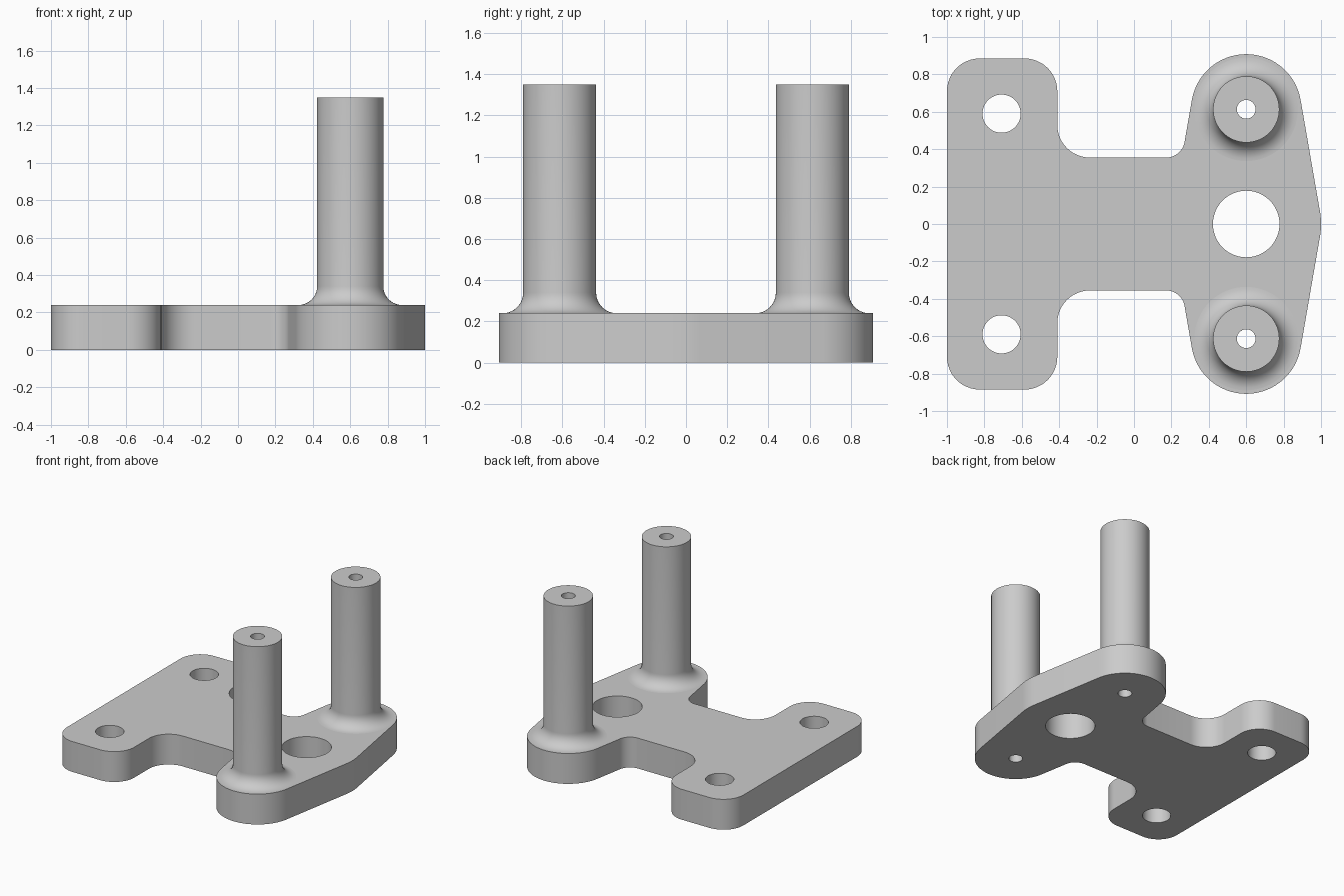
import bpy
import bmesh
from math import sin, cos, pi, radians, asin
from mathutils import Vector

cube = bpy.data.objects.get("Cube")
if cube:
    bpy.data.objects.remove(cube, do_unlink=True)

PLATE_Z, POST_Z = 0.24, 1.35
POST_X, POST_Y = 0.6, 0.613
POST_R, BORE_R, FILLET = 0.177, 0.05, 0.1
BOSS_R, HUB_R = 0.295, 0.4

steel = bpy.data.materials.new("grey metal")
steel.use_nodes = True
GREY = (0.6, 0.6, 0.6, 1)
steel.diffuse_color = GREY
steel.node_tree.nodes["Principled BSDF"].inputs["Base Color"].default_value = GREY


def arc(cx, cy, r, start, end, steps=16):
    """Points along a circular arc, angles in radians."""
    return [Vector((cx + r * cos(start + (end - start) * i / steps),
                    cy + r * sin(start + (end - start) * i / steps)))
            for i in range(steps + 1)]


def round_corner(before, corner, after, r, steps=12):
    """Tangent arc replacing the corner of a path."""
    before, corner, after = Vector(before), Vector(corner), Vector(after)
    a, b = (before - corner).normalized(), (after - corner).normalized()
    half = a.angle(b) / 2
    centre = corner + (a + b).normalized() * (r / sin(half))
    reach = r * cos(half) / sin(half)
    u = (corner + a * reach - centre).normalized()
    v = (corner + b * reach - centre).normalized()
    # Slerp of unit directions, scaled back to the radius
    return [centre + u.slerp(v, i / steps).normalized() * r for i in range(steps + 1)]


def finish(obj):
    obj.data.materials.clear()
    obj.data.materials.append(steel)
    bpy.ops.object.select_all(action="DESELECT")
    obj.select_set(True)
    bpy.context.view_layer.objects.active = obj
    bpy.ops.object.shade_smooth_by_angle(angle=radians(35))


# Plate outline, upper half: hub and boss joined by their common tangent
tilt = asin((HUB_R - BOSS_R) / POST_Y)
half = arc(POST_X, 0, HUB_R, 0, tilt, 6)
half += arc(POST_X, POST_Y, BOSS_R, tilt, pi - tilt, 40)

# Waist, then the mounting flange with rounded corners
tangent_end = half[-1]
neck_y, flange_x, flange_y = 0.355, -0.41, 0.885
slope_x = tangent_end.x - (tangent_end.y - neck_y) * sin(tilt) / cos(tilt)
path = [tangent_end, (slope_x, neck_y), (flange_x, neck_y),
        (flange_x, flange_y), (-1, flange_y), (-1, 0)]
for i, r in enumerate((0.1, 0.175, 0.175, 0.175)):
    half += round_corner(path[i], path[i + 1], path[i + 2], r)
outline = half + [Vector((p.x, -p.y)) for p in reversed(half[1:])]

# Plate: filled outline with round holes, extruded
holes = [(POST_X, 0, 0.178)]
for side in (1, -1):
    holes += [(-0.708, side * 0.59, 0.102), (POST_X, side * POST_Y, BORE_R)]

curve = bpy.data.curves.new("base_plate_outline", "CURVE")
curve.dimensions = "2D"
curve.fill_mode = "BOTH"
curve.extrude = PLATE_Z / 2
for loop in [outline] + [arc(x, y, r, 0, 2 * pi, 48)[:-1] for x, y, r in holes]:
    spline = curve.splines.new("POLY")
    spline.points.add(len(loop) - 1)
    for point, p in zip(spline.points, loop):
        point.co = (p.x, p.y, 0, 1)
    spline.use_cyclic_u = True
plate = bpy.data.objects.new("base_plate", curve)
plate.location.z = PLATE_Z / 2
bpy.context.collection.objects.link(plate)
bpy.ops.object.select_all(action="DESELECT")
plate.select_set(True)
bpy.context.view_layer.objects.active = plate
bpy.ops.object.convert(target="MESH")
plate = bpy.context.object
bm = bmesh.new()
bm.from_mesh(plate.data)
bmesh.ops.remove_doubles(bm, verts=bm.verts, dist=0.0001)
bmesh.ops.recalc_face_normals(bm, faces=bm.faces)
bm.to_mesh(plate.data)
bm.free()
finish(plate)

# Posts: turned profile with a bore and a flared foot
profile = [Vector((BORE_R, PLATE_Z)), Vector((BORE_R, POST_Z)), Vector((POST_R, POST_Z))]
profile += arc(POST_R + FILLET, PLATE_Z + FILLET, FILLET, pi, 1.5 * pi, 10)
for name, side in (("back_post", 1), ("front_post", -1)):
    bm = bmesh.new()
    verts = [bm.verts.new((p.x, 0, p.y)) for p in profile]
    edges = [bm.edges.new(pair) for pair in zip(verts, verts[1:])]
    bmesh.ops.spin(bm, geom=verts + edges, cent=(0, 0, 0), axis=(0, 0, 1),
                   angle=2 * pi, steps=64, use_merge=True)
    bmesh.ops.remove_doubles(bm, verts=bm.verts, dist=0.0001)
    bmesh.ops.recalc_face_normals(bm, faces=bm.faces)
    # Open underside: make sure the flat top faces up
    top = max(bm.faces, key=lambda f: f.calc_center_median().z)
    if top.normal.z < 0:
        bmesh.ops.reverse_faces(bm, faces=bm.faces)
    mesh = bpy.data.meshes.new(name)
    bm.to_mesh(mesh)
    bm.free()
    post = bpy.data.objects.new(name, mesh)
    post.location = (POST_X, side * POST_Y, 0)
    bpy.context.collection.objects.link(post)
    finish(post)
